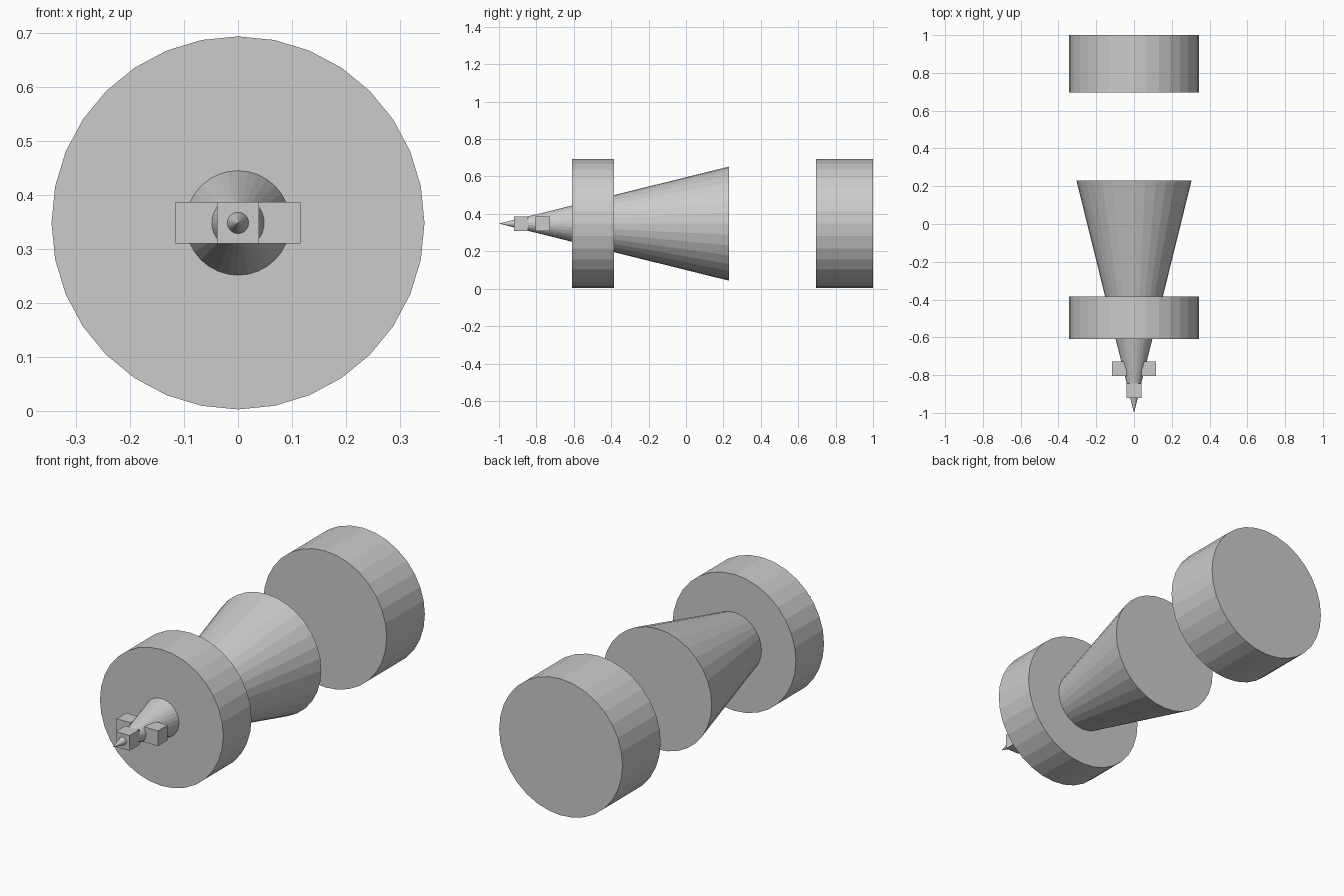
import bpy
import math

if "Cube" in bpy.data.objects:
    bpy.data.objects.remove(bpy.data.objects["Cube"])

AXIS_Z = 0.348  # height of the common centre line


def round_part(name, y0, y1, r_front, r_back):
    """32-sided cylinder or cone lying along y."""
    bpy.ops.mesh.primitive_cone_add(
        vertices=32, radius1=r_front, radius2=r_back, depth=y1 - y0,
        location=(0, (y0 + y1) / 2, AXIS_Z), rotation=(-math.pi / 2, 0, 0))
    bpy.context.object.name = name


def cube(name, x, y, size=0.077):
    bpy.ops.mesh.primitive_cube_add(size=size, location=(x, y, AXIS_Z))
    bpy.context.object.name = name


# Long pointed body, widening towards the back
round_part("cone_body", -1.0, 0.23, 0.0, 0.305)

# Front collar and the separate rear drum
round_part("front_disc", -0.61, -0.385, 0.345, 0.345)
round_part("rear_drum", 0.695, 1.0, 0.345, 0.345)

# Small blocks around the tip
cube("tip_block", 0, -0.882)
for side, x in (("left", -0.077), ("right", 0.077)):
    cube(side + "_block", x, -0.766)
